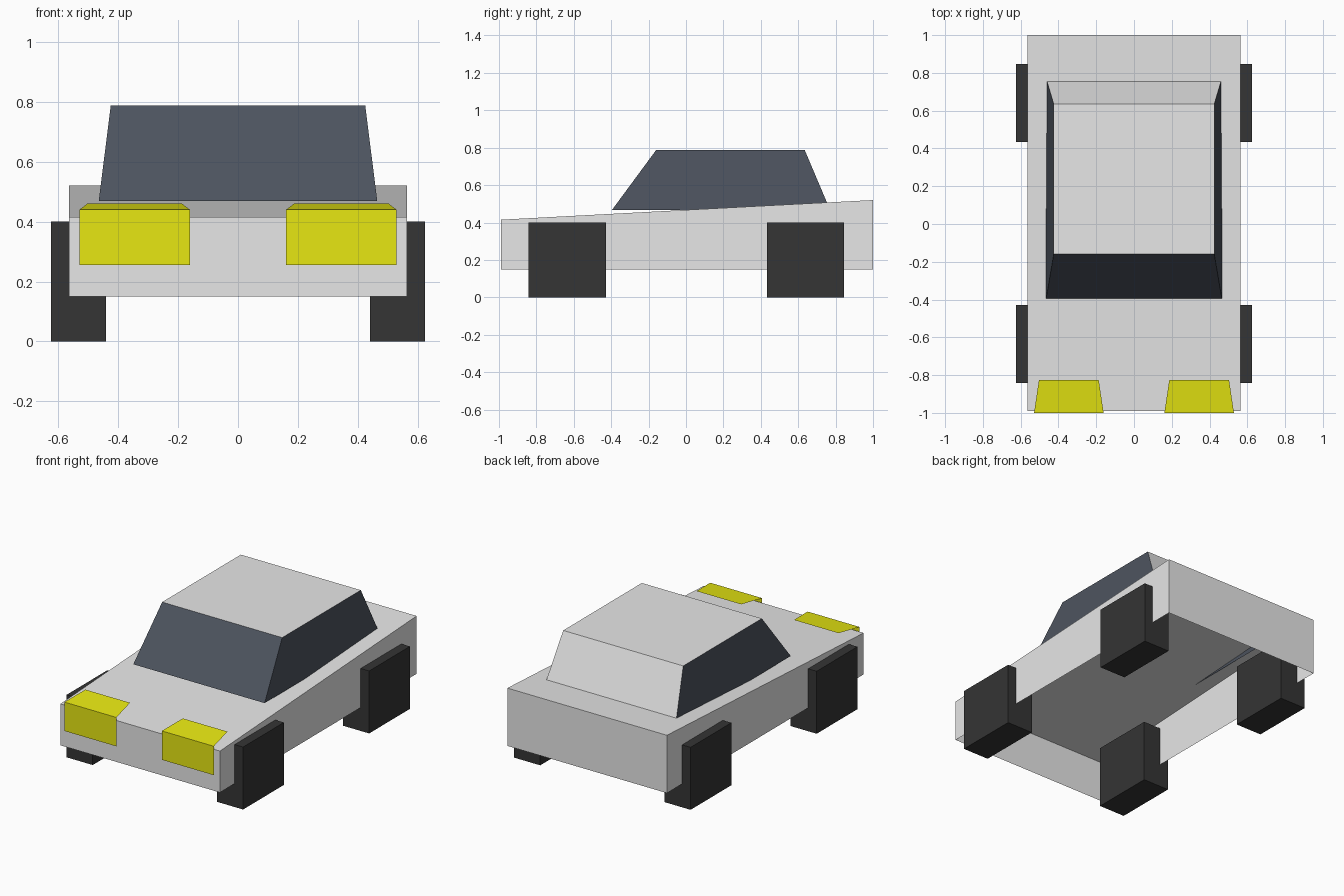
import bpy

if "Cube" in bpy.data.objects:
    bpy.data.objects.remove(bpy.data.objects["Cube"])


def material(name, rgb):
    m = bpy.data.materials.new(name)
    m.diffuse_color = (*rgb, 1)
    m.use_nodes = True
    m.node_tree.nodes["Principled BSDF"].inputs["Base Color"].default_value = m.diffuse_color
    return m


GREY = material("light_grey_paint", (0.8, 0.8, 0.8))
GLASS = material("slate_glass", (0.074, 0.088, 0.115))
RUBBER = material("dark_rubber", (0.035, 0.035, 0.035))
YELLOW = material("yellow_lamp", (0.8, 0.8, 0.006))


def make(name, verts, faces, *mats):
    mesh = bpy.data.meshes.new(name)
    mesh.from_pydata(verts, [], faces)
    for m in mats:
        mesh.materials.append(m)
    ob = bpy.data.objects.new(name, mesh)
    bpy.context.collection.objects.link(ob)
    return ob


def rect(x0, x1, y0, y1, z_front, z_back):
    """Four corners, counter-clockwise from above."""
    return [(x0, y0, z_front), (x1, y0, z_front), (x1, y1, z_back), (x0, y1, z_back)]


# Face order: front, right, back, left, top, bottom
SHELL = [(0, 1, 5, 4), (1, 2, 6, 5), (2, 3, 7, 6), (3, 0, 4, 7), (4, 5, 6, 7)]
CLOSED = SHELL + [(3, 2, 1, 0)]

# Body: wedge shell, open underneath
make("body",
     rect(-0.565, 0.565, -0.99, 1.0, 0.15, 0.15)
     + rect(-0.565, 0.565, -0.99, 1.0, 0.415, 0.52), SHELL, GREY)

# Cabin: tapered shell, glass at front and sides, paint on back and roof
cabin = make("cabin",
             rect(-0.465, 0.465, -0.395, 0.77, 0.468, 0.468)
             + rect(-0.425, 0.425, -0.16, 0.635, 0.787, 0.787), SHELL, GREY, GLASS)
for p in cabin.data.polygons:
    if p.normal.z < 0.9 and p.normal.y < 0.5:
        p.material_index = 1

for side, s in (("left", -1), ("right", 1)):
    # Wheels: plain blocks
    x0, x1 = sorted((s * 0.44, s * 0.625))
    for end, y in (("front", -0.635), ("back", 0.64)):
        make(f"{end}_{side}_wheel",
             rect(x0, x1, y - 0.206, y + 0.206, 0, 0)
             + rect(x0, x1, y - 0.206, y + 0.206, 0.4, 0.4), CLOSED, RUBBER)

    # Headlight: front pane folded back over the bonnet
    verts = []
    for half, y, z in ((0.184, -1.0, 0.255), (0.184, -1.0, 0.44), (0.158, -0.825, 0.46)):
        verts += [(s * 0.345 - half, y, z), (s * 0.345 + half, y, z)]
    make(f"{side}_headlight", verts, [(0, 1, 3, 2), (2, 3, 5, 4)], YELLOW)
